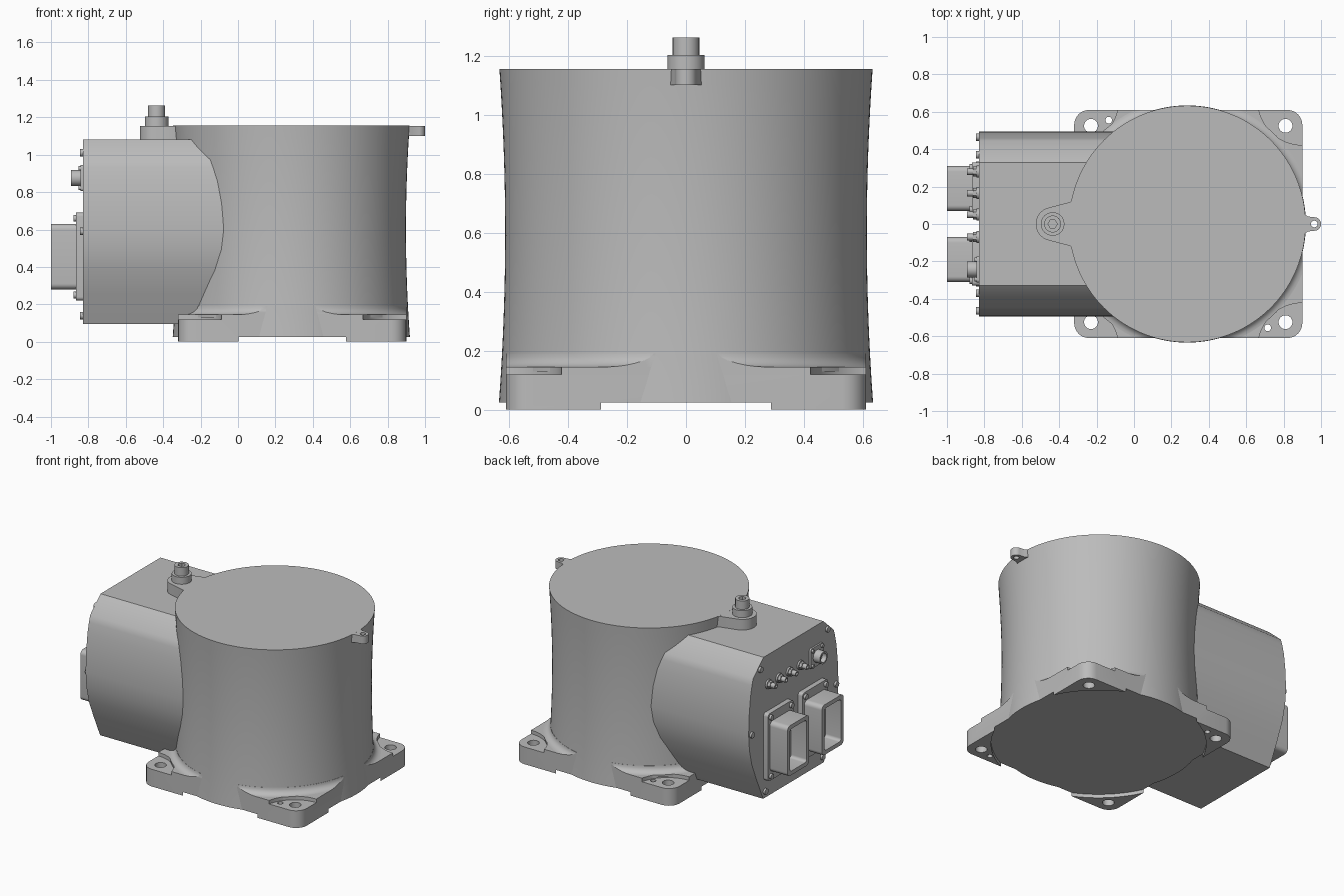
import bpy, bmesh, math
from mathutils import Matrix, Vector

if "Cube" in bpy.data.objects:
    bpy.data.objects.remove(bpy.data.objects["Cube"], do_unlink=True)

grey = bpy.data.materials.new("cast_grey")
grey.use_nodes = True
grey.diffuse_color = (0.5, 0.5, 0.5, 1)
grey.node_tree.nodes["Principled BSDF"].inputs["Base Color"].default_value = (0.5, 0.5, 0.5, 1)

CX = 0.29      # centre of drum and base
END = -0.83    # end face of the housing


def finish(name, bm):
    bmesh.ops.recalc_face_normals(bm, faces=bm.faces)
    me = bpy.data.meshes.new(name)
    bm.to_mesh(me)
    bm.free()
    me.materials.append(grey)
    ob = bpy.data.objects.new(name, me)
    bpy.context.collection.objects.link(ob)
    smooth(ob)
    return ob


def select(ob):
    bpy.ops.object.select_all(action='DESELECT')
    ob.select_set(True)
    bpy.context.view_layer.objects.active = ob


def smooth(ob):
    select(ob)
    bpy.ops.object.shade_smooth_by_angle(angle=math.radians(32))


def prism(name, outline, lo, hi, axis='Z'):
    """Extrude a 2D outline along Z, or a (y, z) outline along X."""
    bm = bmesh.new()
    rings = []
    for h in (lo, hi):
        rings.append([bm.verts.new((a, b, h) if axis == 'Z' else (h, a, b)) for a, b in outline])
    n = len(outline)
    for i in range(n):
        j = (i + 1) % n
        bm.faces.new((rings[0][i], rings[0][j], rings[1][j], rings[1][i]))
    bm.faces.new(rings[0])
    bm.faces.new(rings[1])
    return finish(name, bm)


def circle(cx, cy, r, n=32, start=0.0, sweep=2 * math.pi):
    steps = n if sweep > 6.28 else n - 1
    return [(cx + r * math.cos(start + sweep * i / steps),
             cy + r * math.sin(start + sweep * i / steps)) for i in range(n)]


def rounded_rect(cx, cy, hw, hh, r, n=7):
    pts = []
    for k, (sx, sy) in enumerate([(1, 1), (-1, 1), (-1, -1), (1, -1)]):
        pts += circle(cx + sx * (hw - r), cy + sy * (hh - r), r, n, k * math.pi / 2, math.pi / 2)
    return pts


def lathe(name, profile, centre, n=96):
    """Revolve a closed (radius, height) profile about a vertical axis."""
    bm = bmesh.new()
    vs = [bm.verts.new((r, 0, z)) for r, z in profile]
    es = [bm.edges.new((vs[i], vs[(i + 1) % len(vs)])) for i in range(len(vs))]
    bmesh.ops.spin(bm, geom=vs + es, cent=(0, 0, 0), axis=(0, 0, 1), angle=2 * math.pi, steps=n)
    bmesh.ops.remove_doubles(bm, verts=bm.verts, dist=1e-4)
    bmesh.ops.translate(bm, verts=bm.verts, vec=(*centre, 0))
    return finish(name, bm)


def boolean(ob, cutter, op='DIFFERENCE'):
    mod = ob.modifiers.new("cut", 'BOOLEAN')
    mod.operation, mod.object, mod.solver = op, cutter, 'EXACT'
    select(ob)
    bpy.ops.object.modifier_apply(modifier=mod.name)
    bpy.data.objects.remove(cutter, do_unlink=True)
    smooth(ob)


def disc(name, y, z, r, depth, n=20, start=END):
    """Round or hexagonal stud standing out of the end face."""
    return prism(name, circle(y, z, r, n), start - depth, start + 0.01, 'X')


# Waisted drum
wall = [(0.613 + 0.02 * ((z - 0.6) / 0.56) ** 2, z)
        for z in [0.025 + 1.13 * i / 20 for i in range(21)]]
bm = bmesh.new()
rings = [[bm.verts.new((CX - 0.005 + r * math.cos(a), r * math.sin(a), z))
          for a in [2 * math.pi * i / 128 for i in range(128)]] for r, z in wall]
for lo, hi in zip(rings, rings[1:]):
    for i in range(128):
        j = (i + 1) % 128
        bm.faces.new((lo[i], lo[j], hi[j], hi[i]))
bm.faces.new(rings[0])
bm.faces.new(rings[-1])
finish("drum", bm)

# Square base with corner feet, bolt pockets and holes
square = rounded_rect(CX, 0, 0.61, 0.61, 0.08)
base = prism("base", square, 0, 0.145)
boolean(base, prism("underside_cutter", circle(CX, 0, 0.675, 96), -0.1, 0.025))
for sx in (-1, 1):
    for sy in (-1, 1):
        boolean(base, prism("pocket_cutter", circle(CX + sx * 0.61, sy * 0.66, 0.238, 48), 0.12, 0.3))
        boolean(base, prism("bolt_hole_cutter", circle(CX + sx * 0.52, sy * 0.525, 0.037), -0.1, 0.3))
for s in (-1, 1):
    boolean(base, prism("dowel_hole_cutter", circle(CX + s * 0.425, -s * 0.555, 0.018, 20), -0.1, 0.3))

# Fillet between drum and base, trimmed to the square
arc = circle(0.67, 0.19, 0.045, 7, math.pi, math.pi / 2)
fillet = lathe("base_fillet", [(0.58, 0.13), (0.58, 0.19)] + arc + [(0.67, 0.13)], (CX - 0.005, 0))
boolean(fillet, prism("fillet_trim", square, 0.05, 0.4), 'INTERSECT')

# Side housing with chamfered shoulders and bowed flanks
flank = [(0.33, 1.08), (0.445, 0.975), (0.458, 0.93), (0.474, 0.86), (0.488, 0.74), (0.495, 0.6),
         (0.486, 0.49), (0.46, 0.38), (0.41, 0.26), (0.335, 0.095)]
prism("housing", flank + [(-y, z) for y, z in reversed(flank)], END, 0.1, 'X')

# Cover screws around the housing end
for s in (-1, 1):
    for y, z in ((0.37, 1.01), (0.465, 0.59), (0.315, 0.14)):
        disc("cover_screw", s * y, z, 0.02, 0.014)

# Two hollow rectangular connectors on screwed flanges
for s in (-1, 1):
    y0, z0 = s * 0.19, 0.455
    prism("connector_flange", rounded_rect(y0, z0, 0.14, 0.235, 0.02), END - 0.035, END + 0.01, 'X')
    shell = prism("connector_shell", rounded_rect(y0, z0, 0.12, 0.175, 0.03), -1.0, END, 'X')
    boolean(shell, prism("shell_cutter", rounded_rect(y0, z0, 0.092, 0.147, 0.02), -1.1, -0.88, 'X'))
    for a in (-1, 1):
        for b in (-1, 1):
            disc("flange_screw", y0 + a * 0.112, z0 + b * 0.205, 0.018, 0.05)

# Row of small round connectors
for y in (0.28, 0.165, 0.05, -0.07):
    disc("socket_washer", y, 0.875, 0.032, 0.012)
    disc("socket_nut", y, 0.875, 0.027, 0.03, 6)
    tip = disc("socket_tip", y, 0.875, 0.018, 0.062)
    boolean(tip, prism("tip_cutter", circle(y, 0.875, 0.01, 12), -1, -0.87, 'X'))

# Larger round connector on a square plate
prism("round_connector_plate", rounded_rect(-0.243, 0.875, 0.07, 0.07, 0.015), END - 0.012, END, 'X')
barrel = disc("round_connector", -0.243, 0.875, 0.043, 0.063, 32)
boolean(barrel, prism("barrel_cutter", circle(-0.243, 0.875, 0.032, 24), -1, -0.86, 'X'))
for a in (-1, 1):
    for b in (-1, 1):
        disc("plate_screw", -0.243 + a * 0.052, 0.875 + b * 0.052, 0.012, 0.024, 12)

# Bolt lug reaching from the drum over the housing
nose = circle(-0.435, 0, 0.09, 25, math.radians(105), math.radians(150))
prism("bolt_lug", [(-0.2, 0.14), (-0.318, 0.14), (-0.34, 0.118)] + nose
      + [(-0.34, -0.118), (-0.318, -0.14), (-0.2, -0.14)], 1.06, 1.1545)
prism("bolt_collar", circle(-0.435, 0, 0.063), 1.14, 1.203)
bolt = prism("socket_bolt", circle(-0.435, 0, 0.045), 1.19, 1.262)
boolean(bolt, prism("hex_cutter", circle(-0.435, 0, 0.025, 6), 1.22, 1.4))

# Small pierced eyelet on the far rim
tip = circle(0.964, 0, 0.036, 17, math.radians(-80), math.radians(160))
eyelet = prism("eyelet", [(0.86, -0.055), (0.912, -0.052), (0.93, -0.04)] + tip
               + [(0.93, 0.04), (0.912, 0.052), (0.86, 0.055)], 1.1, 1.1545)
boolean(eyelet, prism("eyelet_cutter", circle(0.964, 0, 0.018, 20), 1, 1.3))
